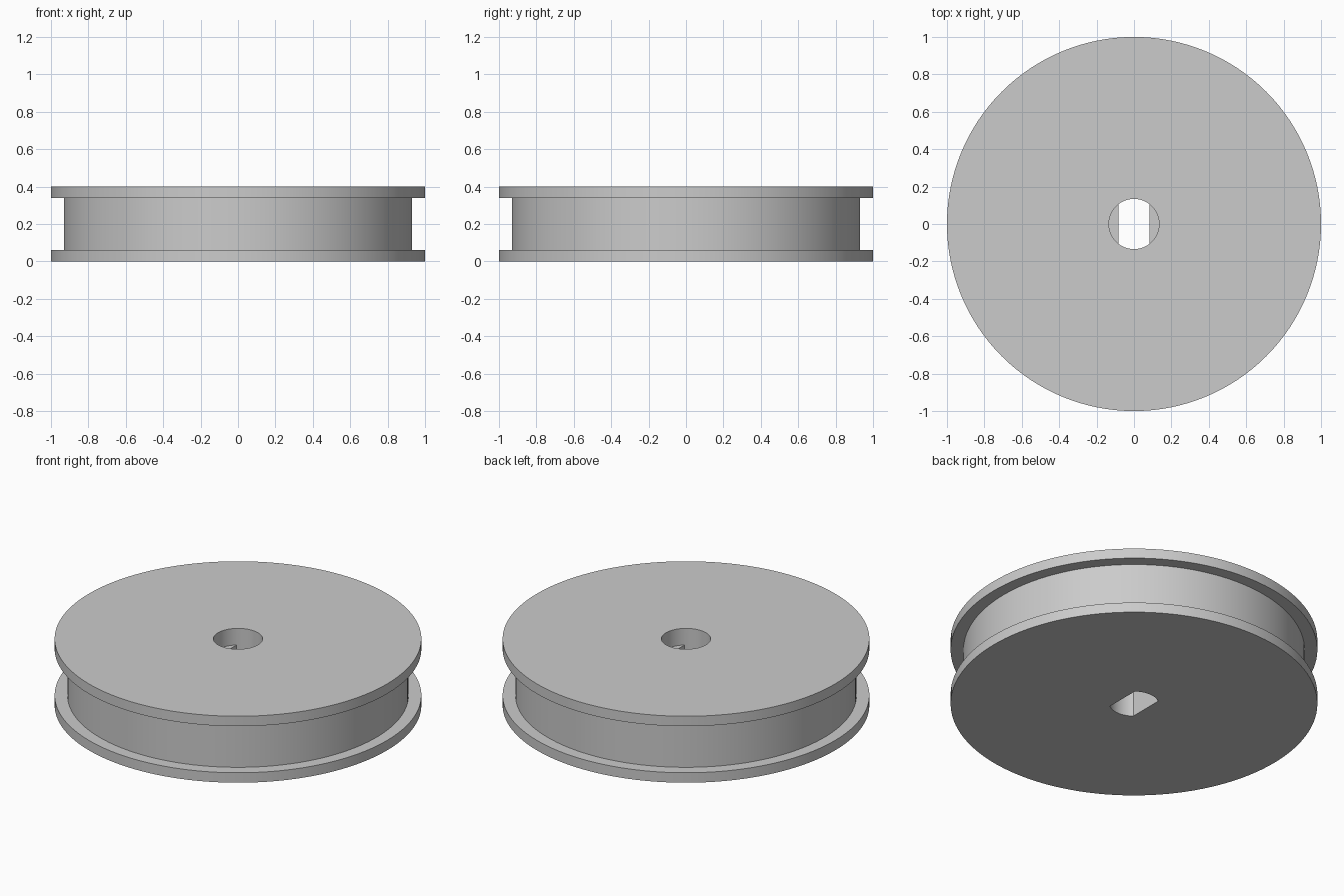
import bpy, bmesh, math

cube = bpy.data.objects.get("Cube")
if cube:
    bpy.data.objects.remove(cube, do_unlink=True)

SEGMENTS = 128
BORE = 0.134        # bore radius
FLAT = 0.083        # half width between the two flats
SHELF = 0.3         # height where the round bore meets the flats

grey = bpy.data.materials.new("plain_grey")
grey.use_nodes = True
colour = (0.6, 0.6, 0.6, 1)
grey.diffuse_color = colour
grey.node_tree.nodes["Principled BSDF"].inputs["Base Color"].default_value = colour


def finish(name, bm):
    bmesh.ops.recalc_face_normals(bm, faces=bm.faces[:])
    mesh = bpy.data.meshes.new(name)
    bm.to_mesh(mesh)
    bm.free()
    obj = bpy.data.objects.new(name, mesh)
    bpy.context.collection.objects.link(obj)
    mesh.materials.append(grey)
    return obj


def lathe(name, profile):
    """Solid of revolution, capped at both ends of the profile."""
    bm = bmesh.new()
    turns = [2 * math.pi * i / SEGMENTS for i in range(SEGMENTS)]
    rings = [[bm.verts.new((r * math.cos(a), r * math.sin(a), z)) for a in turns]
             for r, z in profile]
    for low, high in zip(rings, rings[1:]):
        for i in range(SEGMENTS):
            j = (i + 1) % SEGMENTS
            bm.faces.new((low[i], low[j], high[j], high[i]))
    bm.faces.new(rings[0])
    bm.faces.new(rings[-1])
    return finish(name, bm)


def flatted_prism(name, radius, half_width, bottom, top):
    """Round bar with two flats facing -x and +x."""
    start = math.acos(half_width / radius)
    steps = 32
    arc = [start + (math.pi - 2 * start) * i / steps for i in range(steps + 1)]
    angles = arc + [a + math.pi for a in arc]
    bm = bmesh.new()
    base = bm.faces.new([bm.verts.new((radius * math.cos(a), radius * math.sin(a), bottom))
                         for a in angles])
    grown = bmesh.ops.extrude_face_region(bm, geom=[base])["geom"]
    bmesh.ops.translate(bm, vec=(0, 0, top - bottom),
                        verts=[v for v in grown if isinstance(v, bmesh.types.BMVert)])
    return finish(name, bm)


# Wheel: two flanges with a recessed drum between them
wheel = lathe("grooved_wheel", [(1, 0), (1, 0.06), (0.93, 0.06),
                                (0.93, 0.34), (1, 0.34), (1, 0.4)])

# Centre hole: round above the shelf, two flats below it
cutters = [lathe("bore_cutter", [(BORE, SHELF), (BORE, 0.5)]),
           flatted_prism("flats_cutter", BORE, FLAT, -0.1, SHELF + 0.05)]
for cutter in cutters:
    cutter.hide_render = True
    cut = wheel.modifiers.new(cutter.name, 'BOOLEAN')
    cut.operation = 'DIFFERENCE'
    cut.solver = 'EXACT'
    cut.object = cutter

bpy.ops.object.select_all(action='DESELECT')
wheel.select_set(True)
bpy.context.view_layer.objects.active = wheel
for cutter in cutters:
    bpy.ops.object.modifier_apply(modifier=cutter.name)
    bpy.data.objects.remove(cutter, do_unlink=True)
bpy.ops.object.shade_smooth_by_angle(angle=math.radians(30))
